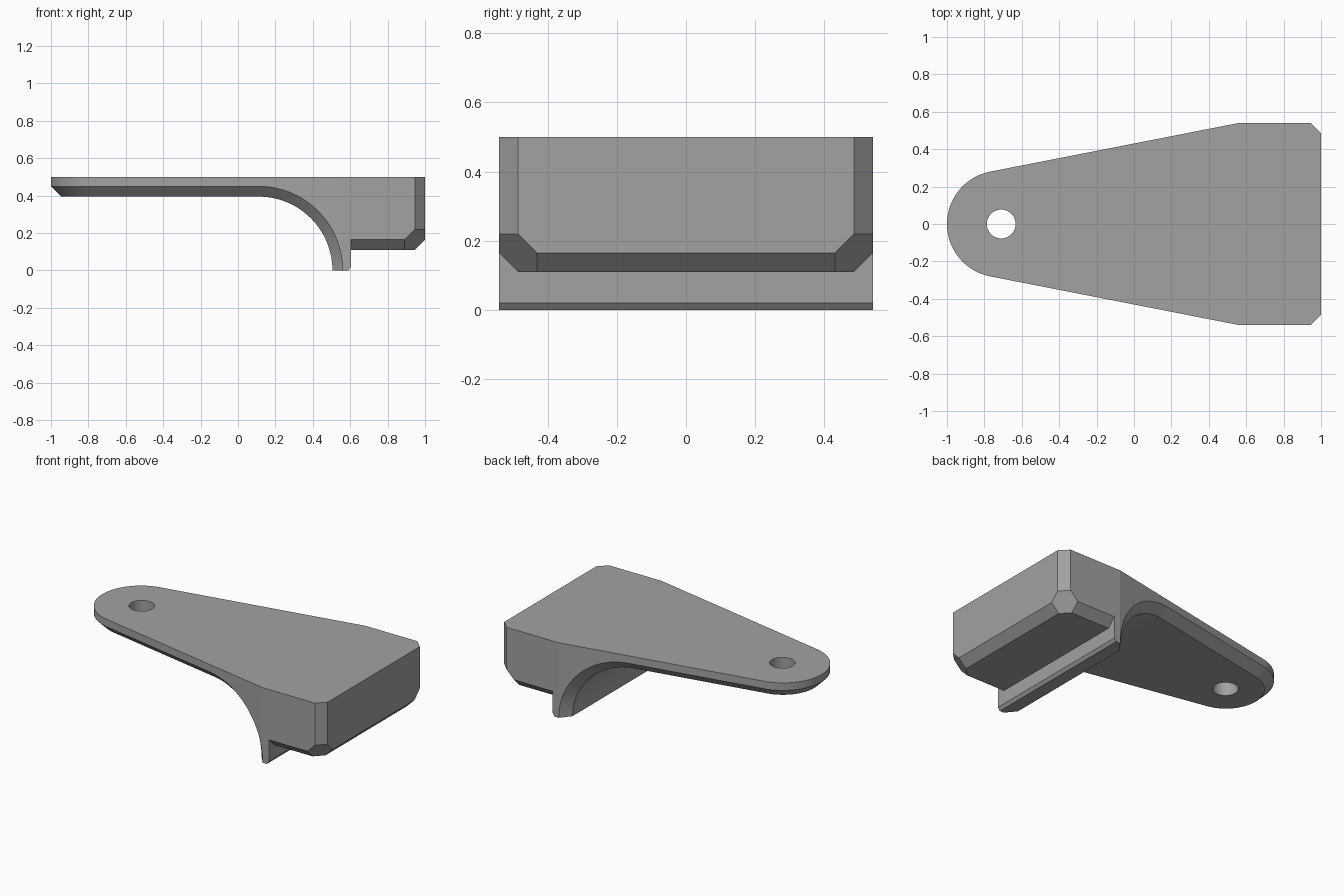
import bpy, bmesh, math

if "Cube" in bpy.data.objects:
    bpy.data.objects.remove(bpy.data.objects["Cube"])

CH = 0.055                      # chamfer width
TOP, UNDER, HALF = 0.5, 0.395, 0.54
CX, R = -0.715, 0.285           # rounded nose centre and radius
AX = 0.11                       # centre of the underside sweep (z = 0)
KINK = AX + UNDER + CH          # where the taper meets the straight block
PHI = math.atan2(HALF, KINK - CX) + math.acos(R / math.hypot(HALF, KINK - CX))

grey = bpy.data.materials.new("grey")
grey.diffuse_color = (0.36, 0.36, 0.36, 1)
grey.use_nodes = True
grey.node_tree.nodes["Principled BSDF"].inputs["Base Color"].default_value = grey.diffuse_color

bm = bmesh.new()
cache = {}


def vert(p):
    key = tuple(round(c, 4) + 0.0 for c in p)
    if key not in cache:
        cache[key] = bm.verts.new(key)
    return cache[key]


def face(points):
    vs = list(dict.fromkeys(vert(p) for p in points))
    if len(vs) > 2:
        bm.faces.new(vs)


def flip(points):
    return [(x, -y, z) for x, y, z in points]


def both(points):
    """Add a face on each side."""
    face(points)
    face(flip(points)[::-1])


def across(points):
    """Add one face spanning both sides."""
    face(points + flip(points)[::-1])


def taper(x, r):
    return (r - (x - CX) * math.cos(PHI)) / math.sin(PHI)


# Matching outer and inner rails of the chamfered underside
outer, inner = [], []
N = 18
for i in range(N + 1):
    a = math.pi + (PHI - math.pi) * i / N
    for rail, r, z in ((outer, R, UNDER + CH), (inner, R - CH, UNDER)):
        rail.append((CX + r * math.cos(a), r * math.sin(a), z))
flat = N + 2
M = 26
for i in range(M + 1):
    t = math.pi / 2 * (1 - i / M)
    for rail, r, rad in ((outer, R, UNDER + CH), (inner, R - CH, UNDER)):
        x = AX + rad * math.cos(t)
        rail.append((x, taper(x, r), rad * math.sin(t)))

# Arm walls, chamfers and swept underside
for i in range(len(outer) - 1):
    o, p, q, n = outer[i], outer[i + 1], inner[i + 1], inner[i]
    both([o, p, (p[0], p[1], TOP), (o[0], o[1], TOP)])
    both([o, n, q, p])
    if i + 1 >= flat:
        across([n, q])
across(inner[:flat])

# Top plate
top = [(x, y, TOP) for x, y, z in outer]
across(top + [(1 - CH, HALF, TOP), (1, HALF - CH, TOP)])

# Block and lip
LIP, BOT = 0.605, 0.11
B1, B2 = BOT + CH, BOT + 2 * CH
X1, X2 = 1 - CH, 1 - 2 * CH
Y1, Y2 = HALF - CH, HALF - 2 * CH
both([(KINK, HALF, TOP), (X1, HALF, TOP), (X1, HALF, B2), (X2, HALF, B1),
      (LIP, HALF, B1), (LIP, HALF, 0.02), (0.59, HALF, 0), (KINK, HALF, 0)])
across([inner[-1], (KINK, HALF, 0), (0.59, HALF, 0)])
across([(0.59, HALF, 0), (LIP, HALF, 0.02)])
across([(LIP, HALF, 0.02), (LIP, HALF, B1), (LIP, Y1, BOT)])
across([(LIP, Y1, BOT), (X2, Y1, BOT), (X1, Y2, BOT)])
across([(X1, Y2, BOT), (1, Y2, B1)])
across([(1, Y2, B1), (1, Y1, B2), (1, Y1, TOP)])
both([(LIP, HALF, B1), (X2, HALF, B1), (X2, Y1, BOT), (LIP, Y1, BOT)])
both([(X1, HALF, B2), (X1, HALF, TOP), (1, Y1, TOP), (1, Y1, B2)])
both([(X2, HALF, B1), (X1, HALF, B2), (1, Y1, B2), (1, Y2, B1),
      (X1, Y2, BOT), (X2, Y1, BOT)])

bmesh.ops.recalc_face_normals(bm, faces=bm.faces[:])
mesh = bpy.data.meshes.new("bracket")
bm.to_mesh(mesh)
bm.free()
mesh.materials.append(grey)
bracket = bpy.data.objects.new("bracket", mesh)
bpy.context.collection.objects.link(bracket)

# Round hole through the nose
bpy.ops.mesh.primitive_cylinder_add(vertices=48, radius=0.077, depth=0.6,
                                    location=(-0.71, 0, 0.45))
cutter = bpy.context.object
cutter.name = "hole_cutter"
cutter.hide_render = True
cutter.data.materials.append(grey)
mod = bracket.modifiers.new("hole", "BOOLEAN")
mod.operation, mod.solver, mod.object = "DIFFERENCE", "EXACT", cutter
bpy.ops.object.select_all(action="DESELECT")
bracket.select_set(True)
bpy.context.view_layer.objects.active = bracket
bpy.ops.object.modifier_apply(modifier=mod.name)
bpy.data.objects.remove(cutter)
bpy.ops.object.shade_smooth_by_angle(angle=math.radians(9))
